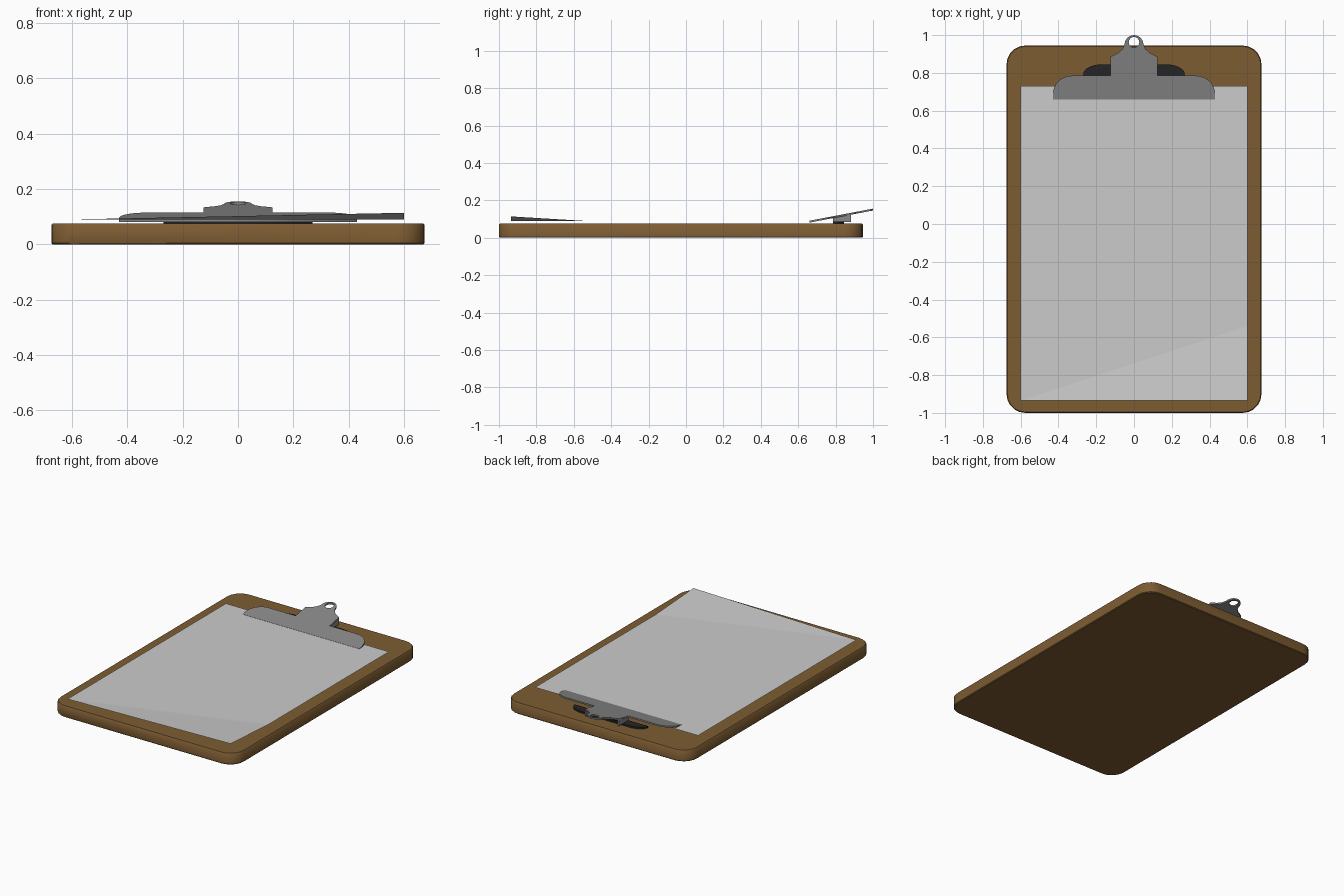
import bpy, bmesh
from math import sin, cos, pi, radians

if "Cube" in bpy.data.objects:
    bpy.data.objects.remove(bpy.data.objects["Cube"])


def material(name, rgb):
    m = bpy.data.materials.new(name)
    m.diffuse_color = (*rgb, 1)
    m.use_nodes = True
    m.node_tree.nodes["Principled BSDF"].inputs["Base Color"].default_value = m.diffuse_color
    return m


WOOD = material("wood", (0.205, 0.107, 0.032))
METAL = material("metal", (0.25, 0.25, 0.25))
DARK = material("dark_metal", (0.018, 0.018, 0.018))


def arc(cx, cy, r, a0, a1, n, ry=None):
    return [(cx + r * cos(radians(a0 + (a1 - a0) * i / n)),
             cy + (ry or r) * sin(radians(a0 + (a1 - a0) * i / n))) for i in range(n + 1)]


def add(name, mesh, mat=None):
    ob = bpy.data.objects.new(name, mesh)
    bpy.context.collection.objects.link(ob)
    if mat:
        mesh.materials.clear()
        mesh.materials.append(mat)
    return ob


def slab(name, loops, z0, z1, mat):
    """Fill 2D loops (inner loops become holes) and extrude from z0 to z1."""
    cu = bpy.data.curves.new(name, 'CURVE')
    cu.dimensions, cu.fill_mode = '2D', 'BOTH'
    cu.extrude = (z1 - z0) / 2
    for pts in loops:
        s = cu.splines.new('POLY')
        s.points.add(len(pts) - 1)
        for p, (x, y) in zip(s.points, pts):
            p.co = (x, y, 0, 1)
        s.use_cyclic_u = True
    tmp = bpy.data.objects.new(name + "_tmp", cu)
    mesh = bpy.data.meshes.new_from_object(tmp)
    bpy.data.objects.remove(tmp)
    bpy.data.curves.remove(cu)
    bm = bmesh.new()
    bm.from_mesh(mesh)
    bmesh.ops.remove_doubles(bm, verts=bm.verts, dist=1e-5)
    bmesh.ops.translate(bm, verts=bm.verts, vec=(0, 0, (z0 + z1) / 2))
    bmesh.ops.recalc_face_normals(bm, faces=bm.faces)
    bm.to_mesh(mesh)
    bm.free()
    mesh.name = name
    return add(name, mesh, mat)


def mirrored(right):
    """Close a right-hand outline by mirroring it across x = 0."""
    return right + [(-x, y) for x, y in reversed(right) if abs(x) > 1e-6]


# Wooden board with rounded corners and chamfered rims
board = slab("board", [mirrored(arc(0.575, -0.9, 0.1, -90, 0, 5) +
                                arc(0.575, 0.845, 0.1, 0, 90, 5))], 0, 0.075, WOOD)
bev = board.modifiers.new("chamfer", 'BEVEL')
bev.width, bev.segments = 0.012, 1
bev.limit_method, bev.angle_limit = 'ANGLE', radians(60)

# Sheet of paper with one lifted corner
paper = bpy.data.meshes.new("paper")
paper.from_pydata([(-0.6, -0.935, 0.09), (0.6, -0.935, 0.114), (0.6, -0.54, 0.09),
                   (0.6, 0.73, 0.09), (-0.6, 0.73, 0.09)], [],
                  [(0, 1, 2), (0, 2, 3, 4)])
add("paper", paper)


# Tilted clip plate with neck and hanging ring
def tilt(y):
    return 0.19 * (y - 0.66)


outline = mirrored([(0.43, 0.66), (0.43, 0.685)] +
                   arc(0.33, 0.685, 0.1, 15, 90, 6) +
                   [(0.125, 0.785), (0.125, 0.885), (0.085, 0.905), (0.062, 0.925)] +
                   arc(0, 0.95, 0.05, 0, 90, 6))
hole = arc(0, 0.962, 0.028, 0, 337.5, 15)
plate = slab("clip_plate", [outline, hole], 0.081, 0.091, METAL)
for v in plate.data.vertices:
    v.co.z += tilt(v.co.y)

# Folded side flaps of the neck
for side, x in (("left", -0.12), ("right", 0.12)):
    y0, y1, t = 0.785, 0.883, 0.005
    bm = bmesh.new()
    f = bm.faces.new([bm.verts.new((x - t, y, z)) for y, z in
                      ((y0, 0.085), (y1, 0.085), (y1, 0.086 + tilt(y1)), (y0, 0.086 + tilt(y0)))])
    ext = bmesh.ops.extrude_face_region(bm, geom=[f])["geom"]
    bmesh.ops.translate(bm, verts=[g for g in ext if isinstance(g, bmesh.types.BMVert)],
                        vec=(2 * t, 0, 0))
    bmesh.ops.recalc_face_normals(bm, faces=bm.faces)
    me = bpy.data.meshes.new(side + "_clip_flap")
    bm.to_mesh(me)
    bm.free()
    add(side + "_clip_flap", me, METAL)

# Dark base plate fixed to the board
slab("clip_base", [mirrored([(0.27, 0.785)] + arc(0.17, 0.79, 0.1, 15, 90, 6, 0.055))],
     0.074, 0.086, DARK)

# Hinge pin between the flaps
bm = bmesh.new()
bmesh.ops.create_cone(bm, cap_ends=True, segments=12, radius1=0.01, radius2=0.01, depth=0.24)
for v in bm.verts:
    x, y, z = v.co
    v.co = (z, 0.83 + y, 0.095 + x)
bmesh.ops.recalc_face_normals(bm, faces=bm.faces)
me = bpy.data.meshes.new("hinge_pin")
bm.to_mesh(me)
bm.free()
add("hinge_pin", me, DARK)
